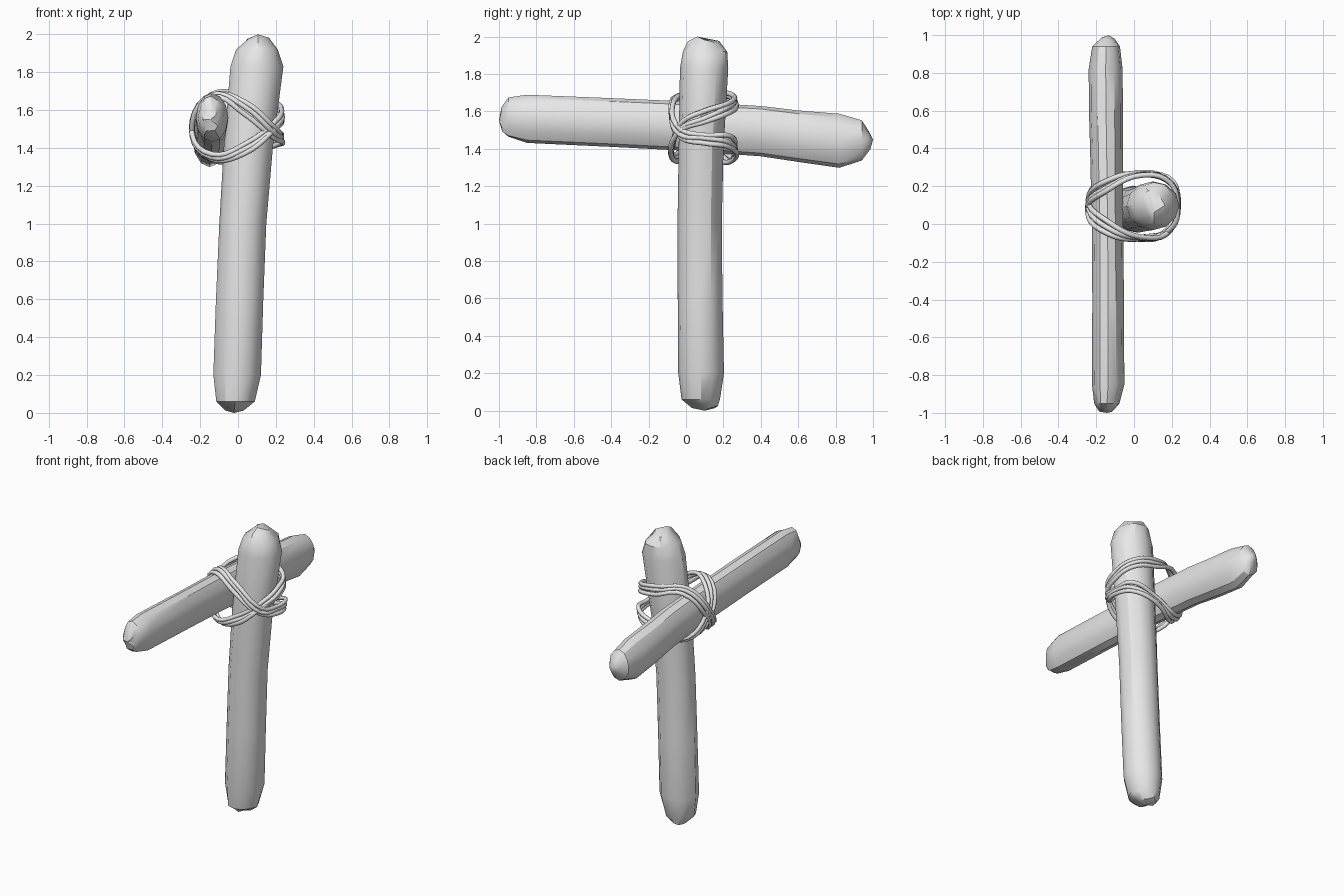
import bpy, bmesh, math, random
from mathutils import Vector

random.seed(4)
cube = bpy.data.objects.get("Cube")
if cube:
    bpy.data.objects.remove(cube, do_unlink=True)

grey = bpy.data.materials.new("plain grey")
grey.use_nodes = True
grey.diffuse_color = (0.8, 0.8, 0.8, 1)
grey.node_tree.nodes["Principled BSDF"].inputs["Base Color"].default_value = (0.8, 0.8, 0.8, 1)

SIDES = 12


def stick(name, sections, place, tips):
    """Loft oval sections (along, centre a, centre b, radius a, radius b) into a rough-ended stick."""
    bm = bmesh.new()
    rings = []
    last = len(sections) - 1
    for i, (t, ca, cb, ra, rb) in enumerate(sections):
        at_end = i in (0, last)
        near_end = i in (1, last - 1)
        ring = []
        for k in range(SIDES):
            ang = math.tau * k / SIDES
            # hewn ends are less regular than the shaft
            r = 1 + random.uniform(-1, 1) * (0.2 if at_end else 0.05 if near_end else 0.012)
            inward = random.uniform(0, 0.02) if at_end else 0
            along = t + (inward if i == 0 else -inward)
            ring.append(bm.verts.new(place(along, ca + ra * r * math.cos(ang), cb + rb * r * math.sin(ang))))
        rings.append(ring)
    for low, high in zip(rings, rings[1:]):
        for k in range(SIDES):
            n = (k + 1) % SIDES
            bm.faces.new((low[k], low[n], high[n], high[k]))
    for ring, tip in zip((rings[0], rings[-1]), tips):
        centre = bm.verts.new(place(*tip))
        for k in range(SIDES):
            bm.faces.new((ring[k], ring[(k + 1) % SIDES], centre))
    bmesh.ops.recalc_face_normals(bm, faces=bm.faces)
    mesh = bpy.data.meshes.new(name)
    bm.to_mesh(mesh)
    bm.free()
    mesh.materials.append(grey)
    mesh.shade_smooth()
    mesh.set_sharp_from_angle(angle=math.radians(32))
    obj = bpy.data.objects.new(name, mesh)
    bpy.context.collection.objects.link(obj)
    return obj


# Upright stick, leaning slightly to its left
stick("upright_stick", [
    (0.01, -0.02, 0.10, 0.055, 0.06),
    (0.06, -0.015, 0.08, 0.1, 0.1),
    (0.2, -0.005, 0.08, 0.125, 0.122),
    (0.6, 0.01, 0.075, 0.125, 0.12),
    (1.0, 0.025, 0.073, 0.125, 0.118),
    (1.4, 0.055, 0.08, 0.13, 0.12),
    (1.83, 0.10, 0.097, 0.14, 0.128),
    (1.92, 0.105, 0.1, 0.11, 0.122),
    (1.985, 0.105, 0.1, 0.055, 0.08),
], lambda t, a, b: Vector((a, b, t)), [(0, -0.02, 0.1), (2, 0.105, 0.06)])

# Flattened cross stick running front to back
stick("cross_stick", [
    (-0.995, -0.145, 1.55, 0.04, 0.06),
    (-0.95, -0.143, 1.565, 0.065, 0.105),
    (-0.85, -0.137, 1.56, 0.085, 0.13),
    (-0.4, -0.137, 1.54, 0.083, 0.13),
    (0, -0.14, 1.522, 0.083, 0.133),
    (0.4, -0.145, 1.495, 0.087, 0.135),
    (0.6, -0.148, 1.467, 0.09, 0.138),
    (0.82, -0.15, 1.443, 0.09, 0.143),
    (0.94, -0.148, 1.445, 0.075, 0.105),
    (0.99, -0.137, 1.45, 0.035, 0.045),
], lambda t, a, b: Vector((a, t, b)), [(-1, -0.145, 1.55), (1, -0.135, 1.45)])


def rope(name, points):
    """Closed round cord through the given points."""
    curve = bpy.data.curves.new(name, "CURVE")
    curve.dimensions = "3D"
    curve.bevel_depth = 0.014
    curve.bevel_resolution = 2
    curve.resolution_u = 5
    spline = curve.splines.new("BEZIER")
    spline.bezier_points.add(len(points) - 1)
    for bp, p in zip(spline.bezier_points, points):
        bp.co = p
        bp.handle_left_type = bp.handle_right_type = "AUTO"
    spline.use_cyclic_u = True
    curve.materials.append(grey)
    obj = bpy.data.objects.new(name, curve)
    bpy.context.collection.objects.link(obj)
    bpy.ops.object.select_all(action="DESELECT")
    obj.select_set(True)
    bpy.context.view_layer.objects.active = obj
    bpy.ops.object.convert(target="MESH")


# Diagonal lashing: one set goes over the cross stick in front, the other under it
over_front = [
    (-0.245, 0.1, 1.5), (-0.14, -0.02, 1.675), (0.04, -0.075, 1.61), (0.19, -0.03, 1.48),
    (0.232, 0.1, 1.45), (0.2, 0.22, 1.44), (0.05, 0.265, 1.39), (-0.14, 0.22, 1.34)]
under_front = [
    (-0.245, 0.1, 1.5), (-0.14, -0.04, 1.355), (0.04, -0.075, 1.4), (0.2, -0.02, 1.52),
    (0.235, 0.1, 1.57), (0.19, 0.22, 1.61), (0.04, 0.265, 1.65), (-0.14, 0.2, 1.67)]

for label, path, slant in (("over", over_front, 1), ("under", under_front, -1)):
    for i in range(3):
        shift = i - 1
        strand = []
        for k, (x, y, z) in enumerate(path):
            # strands lie side by side: along the cross stick there, stacked on the upright
            on_cross = k in (0, 1, len(path) - 1)
            dy = shift * 0.028 * slant if on_cross else 0
            dz = shift * (0.008 if on_cross else 0.027)
            j = [random.uniform(-0.007, 0.007) for _ in range(3)]
            strand.append((x + j[0], y + dy + j[1], z + dz + j[2]))
        rope(f"lashing_{label}_{i + 1}", strand)
